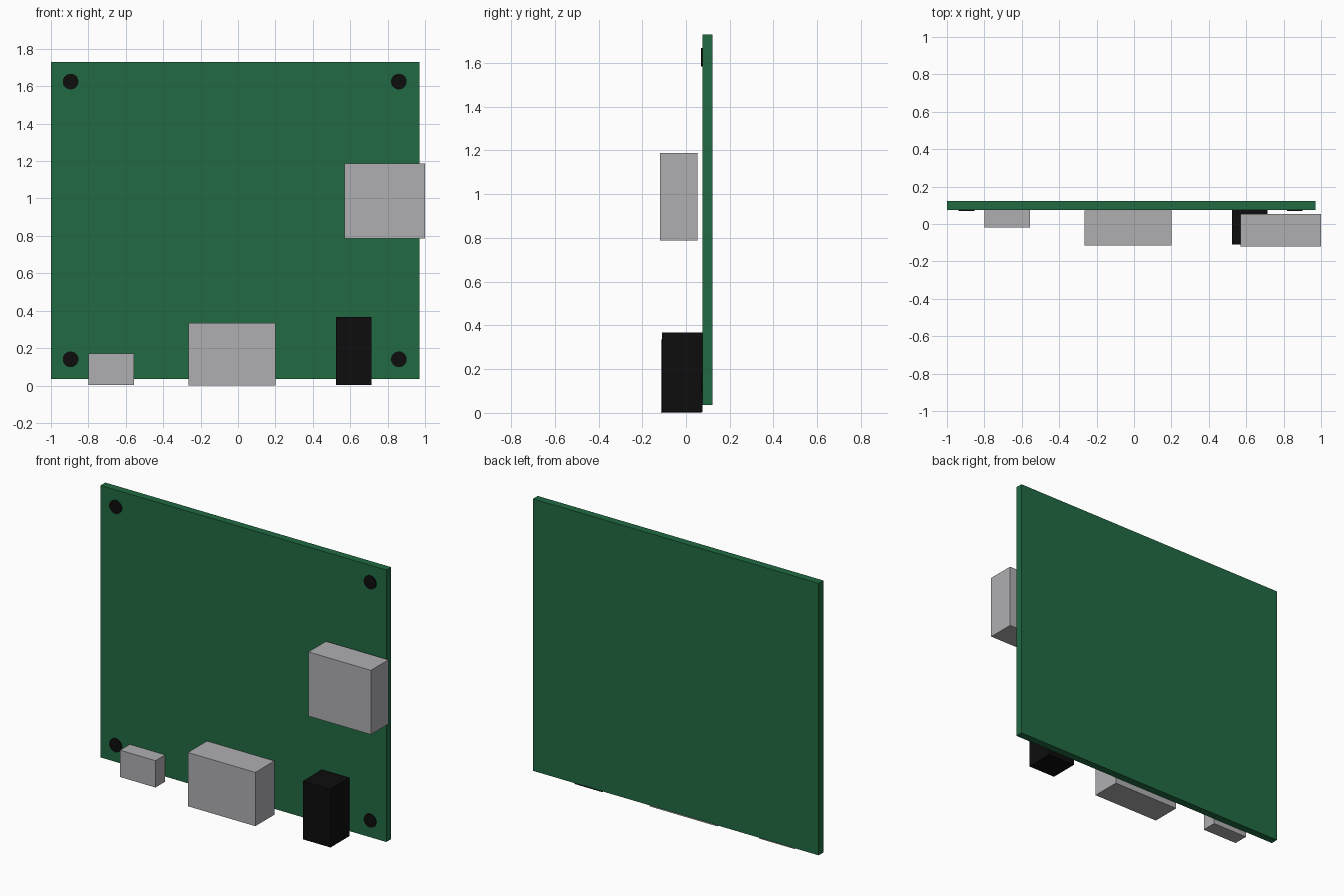
import bpy
import math

cube = bpy.data.objects.get("Cube")
if cube:
    bpy.data.objects.remove(cube, do_unlink=True)


def material(name, rgb):
    mat = bpy.data.materials.new(name)
    mat.use_nodes = True
    mat.diffuse_color = (*rgb, 1)
    mat.node_tree.nodes["Principled BSDF"].inputs["Base Color"].default_value = (*rgb, 1)
    return mat


green = material("board green", (0.015, 0.147, 0.055))
metal = material("connector grey", (0.43, 0.42, 0.44))
black = material("matt black", (0.004, 0.004, 0.004))


def box(name, x, y, z, mat):
    """Box from its (min, max) range on each axis."""
    spans = (x, y, z)
    bpy.ops.mesh.primitive_cube_add(size=1, location=[(a + b) / 2 for a, b in spans])
    obj = bpy.context.object
    obj.name = name
    obj.scale = [b - a for a, b in spans]
    bpy.ops.object.transform_apply(location=False, rotation=False, scale=True)
    obj.data.materials.append(mat)


# Circuit board
BOARD_FRONT = 0.075
box("circuit_board", (-1, 0.97), (BOARD_FRONT, 0.122), (0.035, 1.73), green)

# Connectors along the lower edge
box("small_power_port", (-0.80, -0.555), (-0.02, BOARD_FRONT), (0.003, 0.17), metal)
box("video_port", (-0.265, 0.20), (-0.115, 0.072), (0, 0.335), metal)
box("audio_jack", (0.525, 0.715), (-0.11, BOARD_FRONT), (0.003, 0.367), black)

# Card slot overhanging the side edge, held just clear of the board
box("side_port", (0.57, 1), (-0.12, 0.053), (0.787, 1.187), metal)

# Mounting holes as thin dark discs on the front face
for side, x in (("right", -0.895), ("left", 0.86)):
    for level, z in (("lower", 0.14), ("upper", 1.625)):
        bpy.ops.mesh.primitive_cylinder_add(
            vertices=32, radius=0.042, depth=0.008,
            location=(x, BOARD_FRONT - 0.002, z), rotation=(math.pi / 2, 0, 0))
        disc = bpy.context.object
        disc.name = f"mounting_hole_{level}_{side}"
        disc.data.materials.append(black)
        bpy.ops.object.shade_smooth_by_angle()
